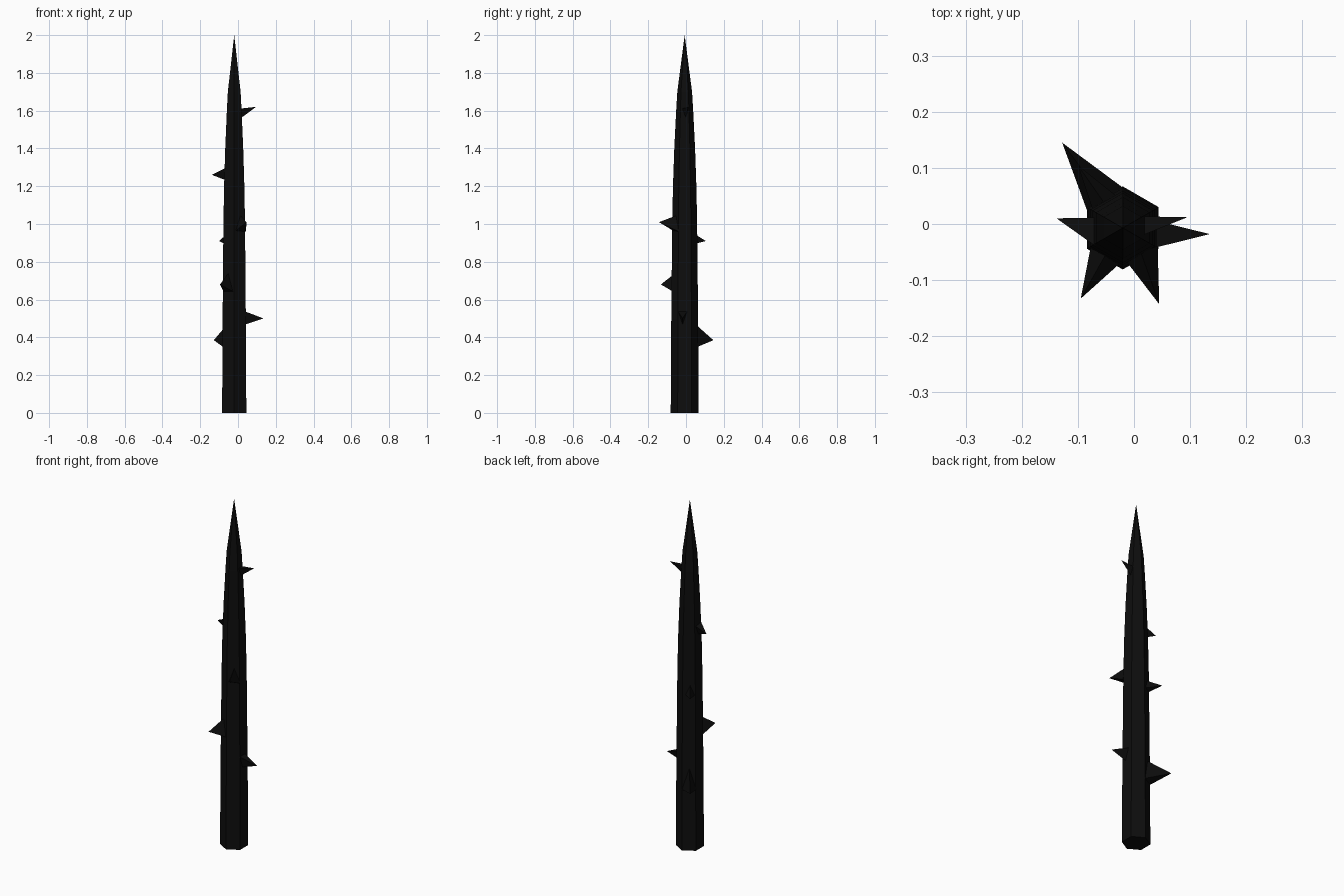
import bpy, bmesh, math
from mathutils import Vector

if "Cube" in bpy.data.objects:
    bpy.data.objects.remove(bpy.data.objects["Cube"])

black = bpy.data.materials.new("charcoal black")
black.diffuse_color = (0.004, 0.004, 0.004, 1)
black.use_nodes = True
black.node_tree.nodes["Principled BSDF"].inputs["Base Color"].default_value = black.diffuse_color
CX, CY = -0.02, -0.007  # stake axis


def make(name, bm):
    bmesh.ops.recalc_face_normals(bm, faces=bm.faces)
    mesh = bpy.data.meshes.new(name)
    bm.to_mesh(mesh)
    bm.free()
    mesh.materials.append(black)
    bpy.context.collection.objects.link(bpy.data.objects.new(name, mesh))


# Hexagonal stake tapering to a point: (height, corner radius)
profile = [(0, 0.074), (0.5, 0.071), (1.0, 0.066), (1.2, 0.062),
           (1.4, 0.055), (1.6, 0.045), (1.7, 0.039)]
bm = bmesh.new()
rings = []
for z, r in profile:
    angles = [math.radians(30 + 60 * i) for i in range(6)]
    rings.append([bm.verts.new((CX + r * math.cos(a), CY + r * math.sin(a), z)) for a in angles])
bm.faces.new(rings[0])
for low, high in zip(rings, rings[1:]):
    for i in range(6):
        j = (i + 1) % 6
        bm.faces.new((low[i], low[j], high[j], high[i]))
tip = bm.verts.new((CX, CY, 2.0))
for i in range(6):
    bm.faces.new((rings[-1][i], rings[-1][(i + 1) % 6], tip))
make("stake", bm)


# Three-sided thorns rooted inside the stake
def thorn(name, point, root, half_width, z_low, z_high, apex_up):
    out = Vector((point[0] - root[0], point[1] - root[1], 0)).normalized()
    side = Vector((-out.y, out.x, 0)) * half_width
    z_pair, z_apex = (z_low, z_high) if apex_up else (z_high, z_low)
    pair = Vector((root[0], root[1], z_pair))
    bm = bmesh.new()
    a, b, c, t = [bm.verts.new(p) for p in (
        pair + side, pair - side, (root[0], root[1], z_apex), point)]
    for face in ((a, b, c), (a, b, t), (b, c, t), (c, a, t)):
        bm.faces.new(face)
    make(name, bm)


thorn("thorn_right_low", (0.135, -0.018, 0.50), (0.03, -0.018), 0.026, 0.465, 0.54, False)
thorn("thorn_right_high", (0.095, 0.012, 1.62), (0.008, -0.004), 0.018, 1.555, 1.61, False)
thorn("thorn_left_high", (-0.138, 0.01, 1.26), (-0.06, -0.014), 0.027, 1.23, 1.295, False)
thorn("thorn_back_low", (-0.128, 0.145, 0.385), (-0.048, 0.038), 0.04, 0.35, 0.48, True)
thorn("thorn_back_middle", (-0.10, 0.105, 0.91), (-0.05, 0.033), 0.026, 0.895, 0.955, True)
thorn("thorn_front_low", (-0.095, -0.133, 0.68), (-0.048, -0.05), 0.032, 0.64, 0.745, True)
thorn("thorn_front_middle", (0.045, -0.143, 1.01), (0.012, -0.05), 0.032, 0.96, 1.045, True)
